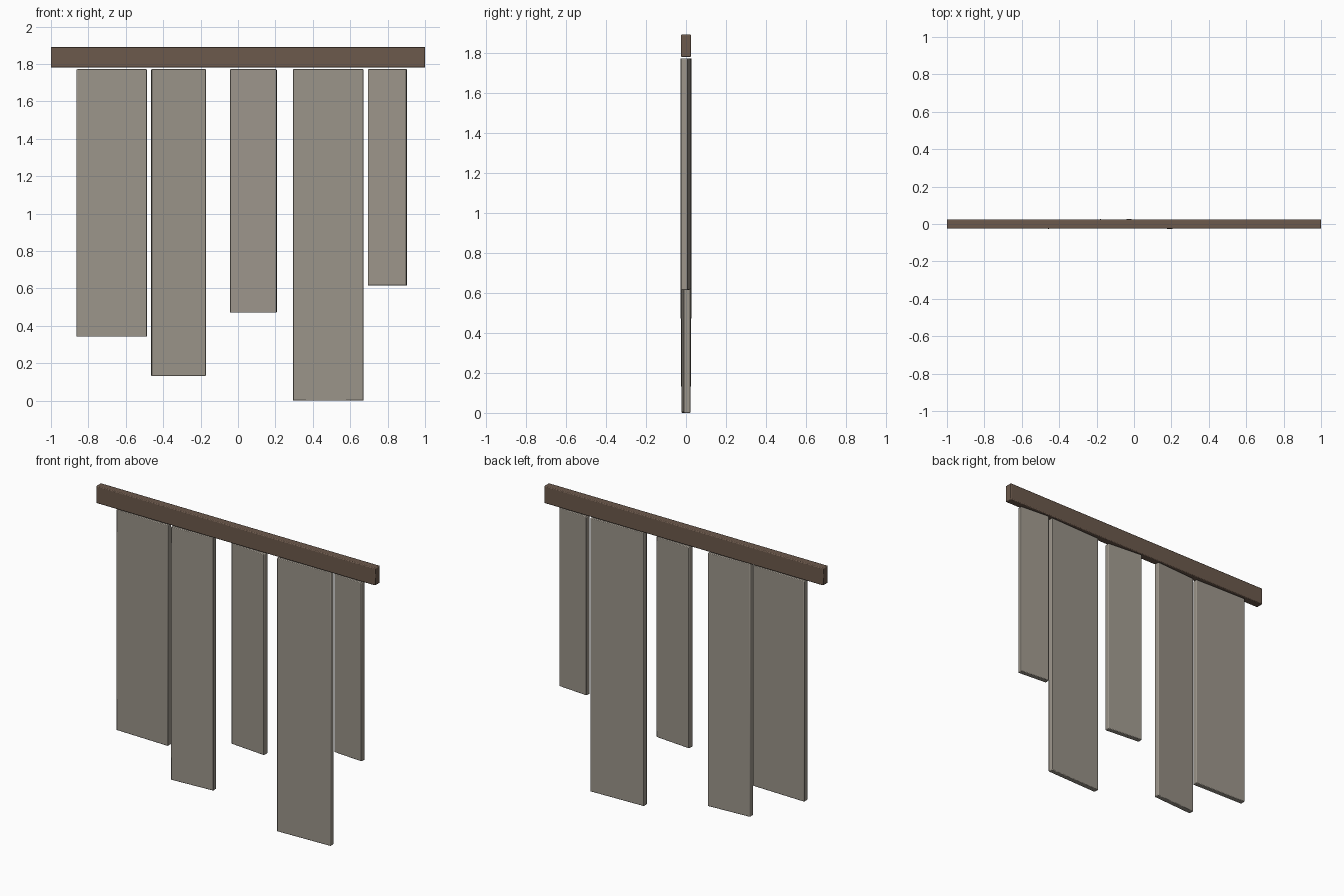
import bpy
from math import radians, sin, cos

if "Cube" in bpy.data.objects:
    bpy.data.objects.remove(bpy.data.objects["Cube"])


def material(name, rgb):
    m = bpy.data.materials.new(name)
    m.diffuse_color = (*rgb, 1)
    m.use_nodes = True
    m.node_tree.nodes["Principled BSDF"].inputs["Base Color"].default_value = m.diffuse_color
    return m


def board(name, size, centre, mat, bevel, angle=0):
    bpy.ops.mesh.primitive_cube_add(size=1, location=centre)
    ob = bpy.context.object
    ob.name = name
    ob.scale = size
    bpy.ops.object.transform_apply(location=False, rotation=False, scale=True)
    ob.rotation_euler.z = radians(angle)
    mod = ob.modifiers.new("soft_edges", 'BEVEL')
    mod.width = bevel
    mod.segments = 2
    ob.data.materials.append(mat)
    bpy.ops.object.shade_smooth_by_angle(angle=radians(30))
    return ob


wood = material("dark_wood", (0.15, 0.10, 0.072))
cloth = material("grey_slat", (0.33, 0.30, 0.255))

# Top rail
board("top_rail", (2.0, 0.05, 0.112), (0, 0, 1.836), wood, 0.005)

# Hanging slats: left x, right x, bottom z, slight twist in degrees
THICK, TOP = 0.034, 1.772
slats = [
    (-0.863, -0.487, 0.342, -1.5),
    (-0.465, -0.171, 0.132, 3.5),
    (-0.043, 0.208, 0.470, -5.0),
    (0.294, 0.671, 0.0, 1.8),
    (0.694, 0.904, 0.615, -4.5),
]
for i, (x0, x1, z0, twist) in enumerate(slats, 1):
    a = radians(abs(twist))
    width = (x1 - x0 - THICK * sin(a)) / cos(a)
    board(f"hanging_slat_{i}", (width, THICK, TOP - z0),
          ((x0 + x1) / 2, 0, (TOP + z0) / 2), cloth, 0.004, twist)
